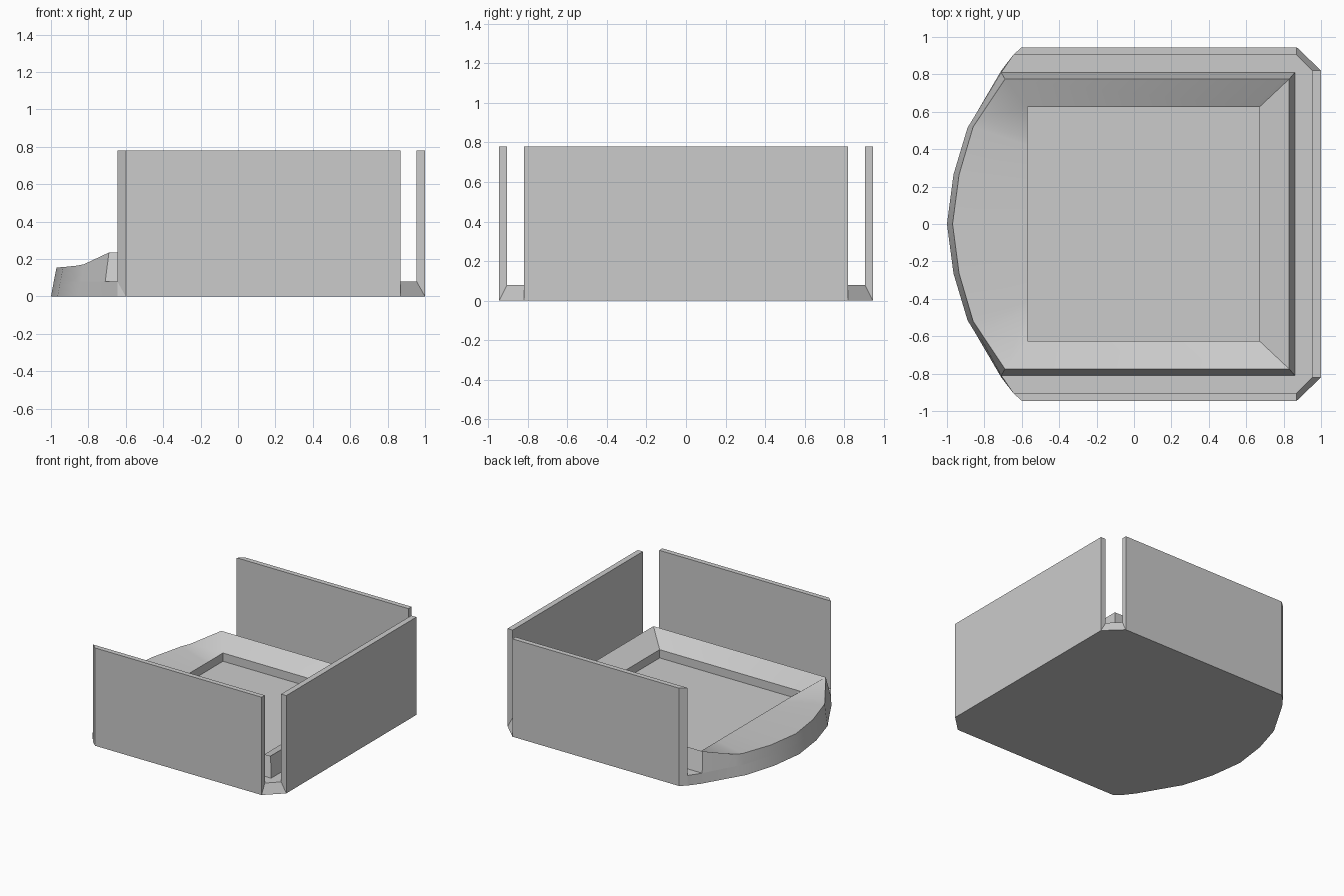
import bpy
import bmesh
from math import radians

cube = bpy.data.objects.get("Cube")
if cube:
    bpy.data.objects.remove(cube)

grey = bpy.data.materials.new("plain grey")
grey.use_nodes = True
color = (0.6, 0.6, 0.6, 1)
grey.diffuse_color = color
grey.node_tree.nodes["Principled BSDF"].inputs["Base Color"].default_value = color

FLOOR, RIM, TOP = 0.08, 0.235, 0.78


def mirrored(half):
    """Close a half outline (listed for y >= 0) across the x axis."""
    return half + [(x, -y, z) for x, y, z in reversed(half) if y > 0]


def at_height(points, z):
    return [(x, y, z) for x, y in points]


def loft(name, rings, cap_start=True, smooth=False):
    """Join equal-length rings with quads and cap the ends."""
    bm = bmesh.new()
    loops = [[bm.verts.new(p) for p in ring] for ring in rings]
    for a, b in zip(loops, loops[1:]):
        for i in range(len(a)):
            j = (i + 1) % len(a)
            bm.faces.new((a[i], a[j], b[j], b[i]))
    if cap_start:
        bm.faces.new(loops[0][::-1])
    bm.faces.new(loops[-1])
    bmesh.ops.recalc_face_normals(bm, faces=bm.faces)
    mesh = bpy.data.meshes.new(name)
    bm.to_mesh(mesh)
    bm.free()
    obj = bpy.data.objects.new(name, mesh)
    bpy.context.collection.objects.link(obj)
    mesh.materials.append(grey)
    if smooth:
        bpy.ops.object.select_all(action="DESELECT")
        obj.select_set(True)
        bpy.context.view_layer.objects.active = obj
        bpy.ops.object.shade_smooth_by_angle(angle=radians(25))
    return obj


# Base slab with a bowed end and bevelled corners
bow_low = [(-1, 0), (-0.965, 0.265), (-0.89, 0.515), (-0.853, 0.575), (-0.71, 0.82)]
bow_high = [(-0.985, 0), (-0.95, 0.265), (-0.875, 0.515), (-0.838, 0.575), (-0.71, 0.81)]
base_low = bow_low + [(-0.645, 0.905), (-0.6, 0.945), (0.87, 0.945), (1, 0.82)]
base_high = bow_high + [(-0.645, 0.905), (-0.62, 0.905), (0.87, 0.905), (0.955, 0.82)]
loft("base", [mirrored(at_height(base_low, 0)), mirrored(at_height(base_high, FLOOR))],
     smooth=True)

# Raised tray: outer skirt, lip, sloping sides, then a step down to the floor
skirt = at_height(bow_high + [(0.86, 0.81)], FLOOR)
lip = [(-0.97, 0, 0.155), (-0.935, 0.265, 0.157), (-0.86, 0.52, 0.165),
       (-0.824, 0.574, 0.172), (-0.69, 0.775, RIM), (0.83, 0.775, RIM)]
inner = [(-0.57, y * 0.625 / 0.775) for x, y, z in lip[:-1]] + [(0.67, 0.625)]
loft("tray", [mirrored(skirt), mirrored(lip), mirrored(at_height(inner, 0.148)),
              mirrored(at_height(inner, FLOOR + 0.002))], cap_start=False, smooth=True)

# Upright side walls, with the bowed end cut at a slant
side = [(-0.645, 0.905), (-0.6, 0.945), (0.87, 0.945), (0.87, 0.905)]
for name, s in (("left_wall", 1), ("right_wall", -1)):
    plan = [(x, y * s) for x, y in side]
    loft(name, [at_height(plan, 0), at_height(plan, TOP)])

# Upright end wall
end = [(0.955, -0.82), (1, -0.82), (1, 0.82), (0.955, 0.82)]
loft("end_wall", [at_height(end, 0), at_height(end, TOP)])
